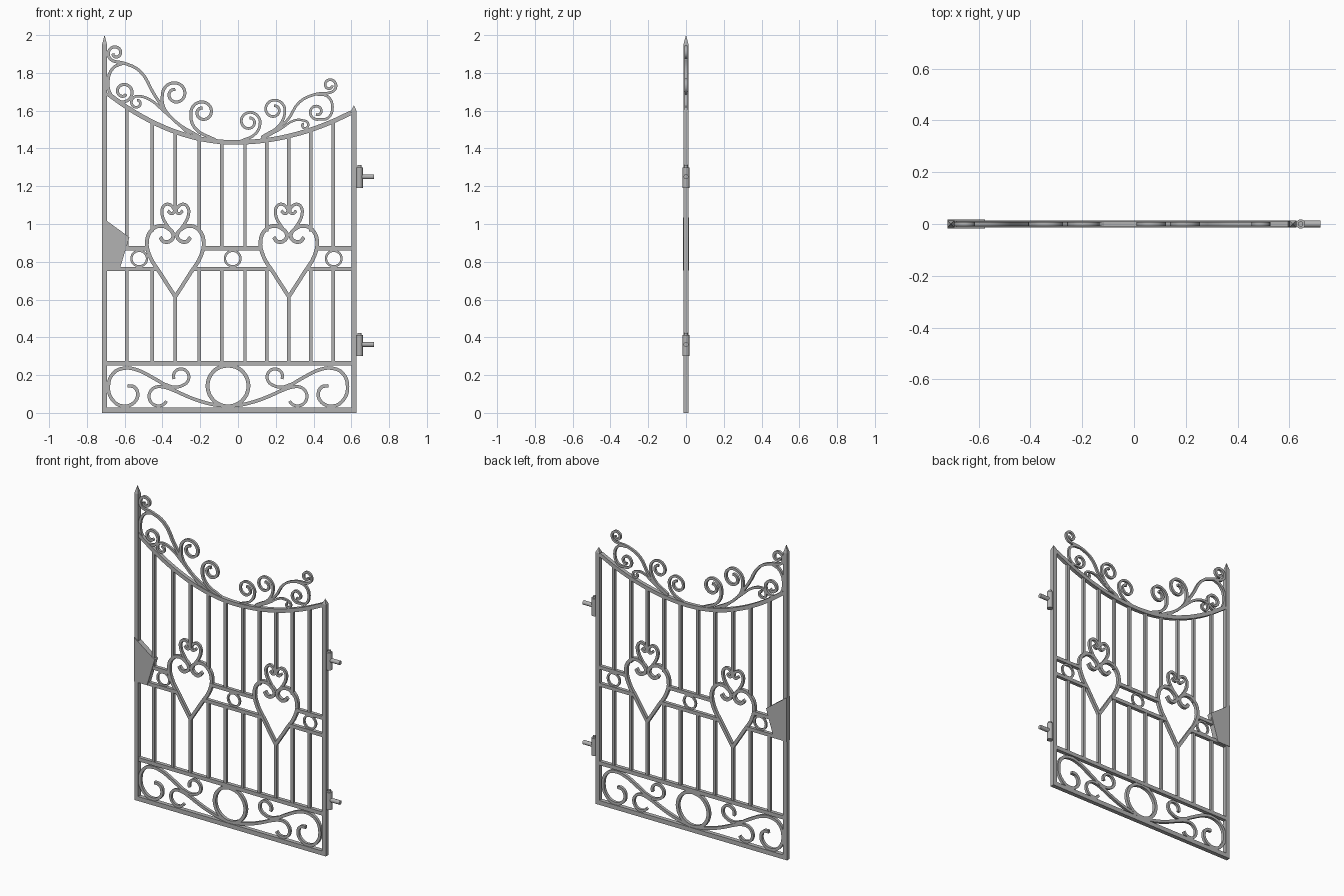
import bpy
from math import cos, sin, pi, radians, sqrt

cube = bpy.data.objects.get("Cube")
if cube:
    bpy.data.objects.remove(cube, do_unlink=True)

iron = bpy.data.materials.new("grey_iron")
iron.use_nodes = True
iron.diffuse_color = (0.45, 0.45, 0.45, 1)
iron.node_tree.nodes["Principled BSDF"].inputs["Base Color"].default_value = iron.diffuse_color


def finish(name, smooth=True):
    obj = bpy.context.object
    obj.name = name
    obj.data.materials.append(iron)
    if smooth:
        bpy.ops.object.shade_smooth_by_angle()
    return obj


def box(name, x0, x1, z0, z1, depth):
    bpy.ops.mesh.primitive_cube_add(size=1, location=((x0 + x1) / 2, 0, (z0 + z1) / 2))
    bpy.context.object.scale = (x1 - x0, depth, z1 - z0)
    bpy.ops.object.transform_apply(location=False, rotation=False)
    finish(name, False)


def bar(name, x, z0, z1, half=0.009):
    box(name, x - half, x + half, z0, z1, 2 * half)


def rod(name, x, z, length, radius, sideways=False):
    turn = (0, pi / 2, 0) if sideways else (0, 0, 0)
    bpy.ops.mesh.primitive_cylinder_add(vertices=20, radius=radius, depth=length,
                                        location=(x, 0, z), rotation=turn)
    finish(name)


def square_profile(half):
    data = bpy.data.curves.new("bar_section", "CURVE")
    spline = data.splines.new("POLY")
    spline.points.add(3)
    spline.use_cyclic_u = True
    for point, (sx, sy) in zip(spline.points, ((-1, -1), (1, -1), (1, 1), (-1, 1))):
        point.co = (sx * half, sy * half, 0, 1)
    obj = bpy.data.objects.new("bar_section", data)
    obj.hide_render = True
    bpy.context.collection.objects.link(obj)
    return obj


def tube(name, points, thick, mirror=None):
    """Bent square bar through (x, z) points, optionally mirrored about an x."""
    section = square_profile(thick)
    data = bpy.data.curves.new(name, "CURVE")
    data.dimensions = "2D"
    data.bevel_mode = "OBJECT"
    data.bevel_object = section
    data.resolution_u = 4
    data.use_fill_caps = True
    paths = [points]
    if mirror is not None:
        paths.append([(2 * mirror - x, z) for x, z in points])
    for path in paths:
        spline = data.splines.new("BEZIER")
        spline.bezier_points.add(len(path) - 1)
        for knot, (x, z) in zip(spline.bezier_points, path):
            knot.co = (x, z, 0)
            knot.handle_left_type = knot.handle_right_type = "AUTO"
    obj = bpy.data.objects.new(name, data)
    obj.rotation_euler.x = pi / 2
    bpy.context.collection.objects.link(obj)
    bpy.ops.object.select_all(action="DESELECT")
    obj.select_set(True)
    bpy.context.view_layer.objects.active = obj
    bpy.ops.object.convert(target="MESH")
    finish(name)
    bpy.data.objects.remove(section, do_unlink=True)


def scroll(name, cx, cz, r, end, turn, tail, thick=0.008, core=0.35, mirror=None):
    """Spiral opening outwards to the angle end, then running on along tail."""
    steps = 14
    points = []
    for i in range(steps + 1):
        t = i / steps
        a = radians(end - turn * (1 - t))
        d = r * (core + (1 - core) * t)
        points.append((cx + d * cos(a), cz + d * sin(a)))
    tube(name, points + tail, thick, mirror)


def ring(name, x, z, radius, thick):
    scroll(name, x, z, radius, 90, 360, [], thick, 1)


def arch(x):
    d = x + 0.017
    return 1.432 + (0.57 if d < 0 else 0.414) * d * d


LEFT, RIGHT = -0.693, 0.6
HEARTS = (-0.332, 0.269)
POST = 0.027

# Pointed posts
for side, x0, top, tip in (("right", LEFT - POST, 1.95, 0.05), ("left", RIGHT, 1.6, 0.03)):
    box(side + "_post", x0, x0 + POST, 0, top, POST)
    bpy.ops.mesh.primitive_cone_add(vertices=4, radius1=POST / sqrt(2), depth=tip,
                                    location=(x0 + POST / 2, 0, top + tip / 2),
                                    rotation=(0, 0, pi / 4))
    finish(side + "_post_tip", False)

# Rails, the middle pair interrupted by the hearts
box("bottom_rail", LEFT, RIGHT, 0, 0.028, POST)
box("panel_rail", LEFT, RIGHT, 0.252, 0.276, 0.024)
for name, z, half in (("lower_middle_rail", 0.762, 0.09), ("upper_middle_rail", 0.872, 0.145)):
    stops = [LEFT]
    for h in HEARTS:
        stops += [h - half, h + half]
    stops.append(RIGHT)
    for x0, x1 in zip(stops[::2], stops[1::2]):
        box(name, x0, x1, z - 0.011, z + 0.011, 0.022)

# Arched top rail
tube("arched_rail", [(x, arch(x)) for x in
     (LEFT + (RIGHT - LEFT) * i / 12 for i in range(13))], 0.012)

# Vertical bars; those by the hearts stop on them
for x in (-0.59, -0.455, -0.332, -0.206, -0.085, 0.037, 0.153, 0.269, 0.386, 0.505):
    gap = min(abs(x - h) for h in HEARTS)
    low, high = (0.755, 0.88)
    if gap < 0.05:
        low, high = (0.62, 1.07)
    elif gap < 0.13:
        high = 0.96
    bar("lower_bar", x, 0.27, low)
    bar("upper_bar", x, high, arch(x))

# Small rings between the middle rails
for x in (-0.523, -0.028, 0.507):
    ring("rail_ring", x, 0.817, 0.041, 0.006)

# Hearts, large below and small above, each drawn as a mirrored half
for h in HEARTS:
    big = [(0, 0.615), (0.08, 0.74), (0.135, 0.83), (0.15, 0.91), (0.125, 0.968), (0.08, 0.99),
           (0.035, 0.975), (0.01, 0.94), (0.025, 0.912), (0.06, 0.907), (0.08, 0.93)]
    small = [(0, 0.94), (0.045, 0.995), (0.07, 1.05), (0.065, 1.09), (0.043, 1.105),
             (0.014, 1.09), (0.006, 1.065), (0.02, 1.055), (0.04, 1.07)]
    tube("large_heart", [(h - x, z) for x, z in big], 0.01, h)
    tube("small_heart", [(h - x, z) for x, z in small], 0.008, h)

# Bottom panel: ring and mirrored scrolls
MID = -0.053
ring("panel_ring", MID, 0.143, 0.108, 0.01)
tube("panel_long_scroll",
     [(-0.585, 0.143), (-0.55, 0.137), (-0.531, 0.1), (-0.55, 0.055), (-0.61, 0.036),
      (-0.665, 0.07), (-0.686, 0.138), (-0.66, 0.21), (-0.6, 0.237), (-0.53, 0.226),
      (-0.468, 0.196), (-0.31, 0.106), (-0.15, 0.048), (MID, 0.035)], 0.009, MID)
scroll("panel_upper_curl", -0.304, 0.192, 0.046, -60, -260,
       [(-0.33, 0.136), (-0.39, 0.152)], 0.008, 0.8, MID)
scroll("panel_lower_curl", -0.42, 0.086, 0.053, 90, -240,
       [(-0.38, 0.133), (-0.325, 0.112)], 0.008, 0.9, MID)

# Crest scrolls on the tall side
scroll("tall_crest_scroll", -0.648, 1.905, 0.043, 250, 420,
       [(-0.606, 1.852), (-0.52, 1.81), (-0.44, 1.68), (-0.335, 1.545), (-0.2, 1.46)])
scroll("tall_crest_loop", -0.607, 1.7, 0.055, 250, -430,
       [(-0.67, 1.68), (-0.688, 1.75), (-0.662, 1.825), (-0.606, 1.852)])
scroll("tall_crest_curl", -0.535, 1.642, 0.035, 90, -360,
       [(-0.47, 1.66), (-0.39, 1.595), (-0.257, 1.475)], 0.007)
scroll("tall_crest_upper_spiral", -0.332, 1.688, 0.068, 180, 450,
       [(-0.39, 1.61), (-0.33, 1.54)])
scroll("tall_crest_lower_spiral", -0.187, 1.592, 0.062, 180, 450,
       [(-0.23, 1.51), (-0.12, 1.445)])

# Crest scrolls on the short side
scroll("short_crest_scroll", 0.485, 1.735, 0.038, 285, -430,
       [(0.41, 1.687), (0.325, 1.645), (0.257, 1.545), (0.125, 1.46)], 0.007)
scroll("short_crest_loop", 0.418, 1.595, 0.043, 290, 400,
       [(0.475, 1.56), (0.5, 1.62), (0.475, 1.675), (0.41, 1.687)], 0.007)
scroll("short_crest_curl", 0.352, 1.523, 0.024, 90, 340,
       [(0.304, 1.55), (0.22, 1.5), (0.125, 1.45)], 0.006)
scroll("short_crest_upper_spiral", 0.19, 1.605, 0.058, 0, -450,
       [(0.225, 1.53), (0.125, 1.455)], 0.007)
scroll("short_crest_lower_spiral", 0.06, 1.541, 0.057, 0, -450,
       [(0.095, 1.48), (0.01, 1.437)], 0.007)

# Latch plate, a thick four-cornered sheet over the tall post
outline = [(-0.72, 0.755), (-0.628, 0.755), (-0.575, 0.93), (-0.72, 1.035)]
n = len(outline)
sheet = bpy.data.meshes.new("latch_plate")
faces = [list(range(n)), list(range(2 * n - 1, n - 1, -1))]
faces += [[i, i + n, (i + 1) % n + n, (i + 1) % n] for i in range(n)]
sheet.from_pydata([(x, y, z) for y in (-0.017, 0.017) for x, z in outline], [], faces)
sheet.materials.append(iron)
bpy.context.collection.objects.link(bpy.data.objects.new("latch_plate", sheet))

# Hinges: barrel, top knob and wall pin
for z in (0.357, 1.245):
    rod("hinge_barrel", 0.643, z, 0.11, 0.018)
    rod("hinge_knob", 0.643, z + 0.06, 0.014, 0.01)
    rod("hinge_pin", 0.685, z + 0.005, 0.07, 0.013, True)
